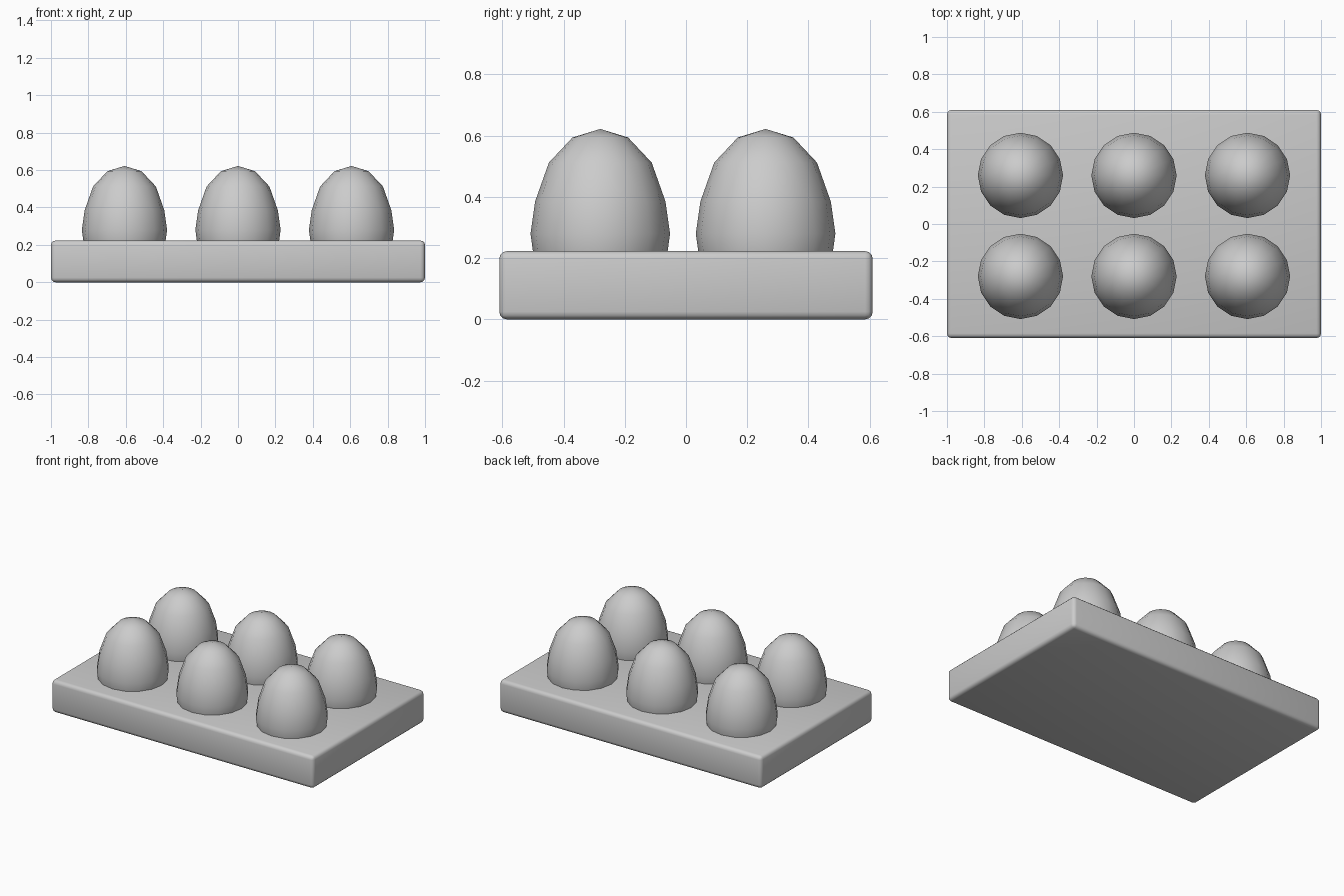
import bpy
import bmesh
import math

if "Cube" in bpy.data.objects:
    bpy.data.objects.remove(bpy.data.objects["Cube"], do_unlink=True)

# Single plain grey
grey = bpy.data.materials.new("plain_grey")
grey.use_nodes = True
colour = (0.6, 0.6, 0.6, 1)
grey.diffuse_color = colour
grey.node_tree.nodes["Principled BSDF"].inputs["Base Color"].default_value = colour


def add_object(name, bm, location):
    mesh = bpy.data.meshes.new(name)
    bmesh.ops.recalc_face_normals(bm, faces=bm.faces)
    for face in bm.faces:
        face.smooth = True
    bm.to_mesh(mesh)
    bm.free()
    mesh.materials.append(grey)
    obj = bpy.data.objects.new(name, mesh)
    obj.location = location
    bpy.context.collection.objects.link(obj)
    return obj


# Tray: a slab with rounded edges
TRAY_SIZE = (2.0, 1.22, 0.223)
bm = bmesh.new()
bmesh.ops.create_cube(bm, size=1)
bmesh.ops.scale(bm, vec=TRAY_SIZE, verts=bm.verts)
bmesh.ops.bevel(bm, geom=bm.edges[:], offset=0.025, segments=3,
                profile=0.5, affect='EDGES')
add_object("tray", bm, (0, 0, TRAY_SIZE[2] / 2))

# Egg outline as (radius, height), from the tip down to the hidden base
EGG_PROFILE = [(0, 0.622), (0.091, 0.594), (0.168, 0.512), (0.213, 0.385),
               (0.228, 0.28), (0.212, 0.165), (0.162, 0.09), (0.088, 0.04),
               (0, 0.02)]
SIDES = 16


def add_egg(name, x, y):
    bm = bmesh.new()
    verts = [bm.verts.new((r, 0, z)) for r, z in EGG_PROFILE]
    edges = [bm.edges.new(pair) for pair in zip(verts, verts[1:])]
    bmesh.ops.spin(bm, geom=verts + edges, cent=(0, 0, 0), axis=(0, 0, 1),
                   angle=math.tau, steps=SIDES, use_merge=True)
    bmesh.ops.remove_doubles(bm, verts=bm.verts, dist=0.001)
    return add_object(name, bm, (x, y, 0))


# Two rows of three eggs
for row, y in (("front", -0.28), ("back", 0.26)):
    for column, x in (("right", -0.607), ("middle", 0), ("left", 0.607)):
        add_egg(f"egg_{row}_{column}", x, y)
